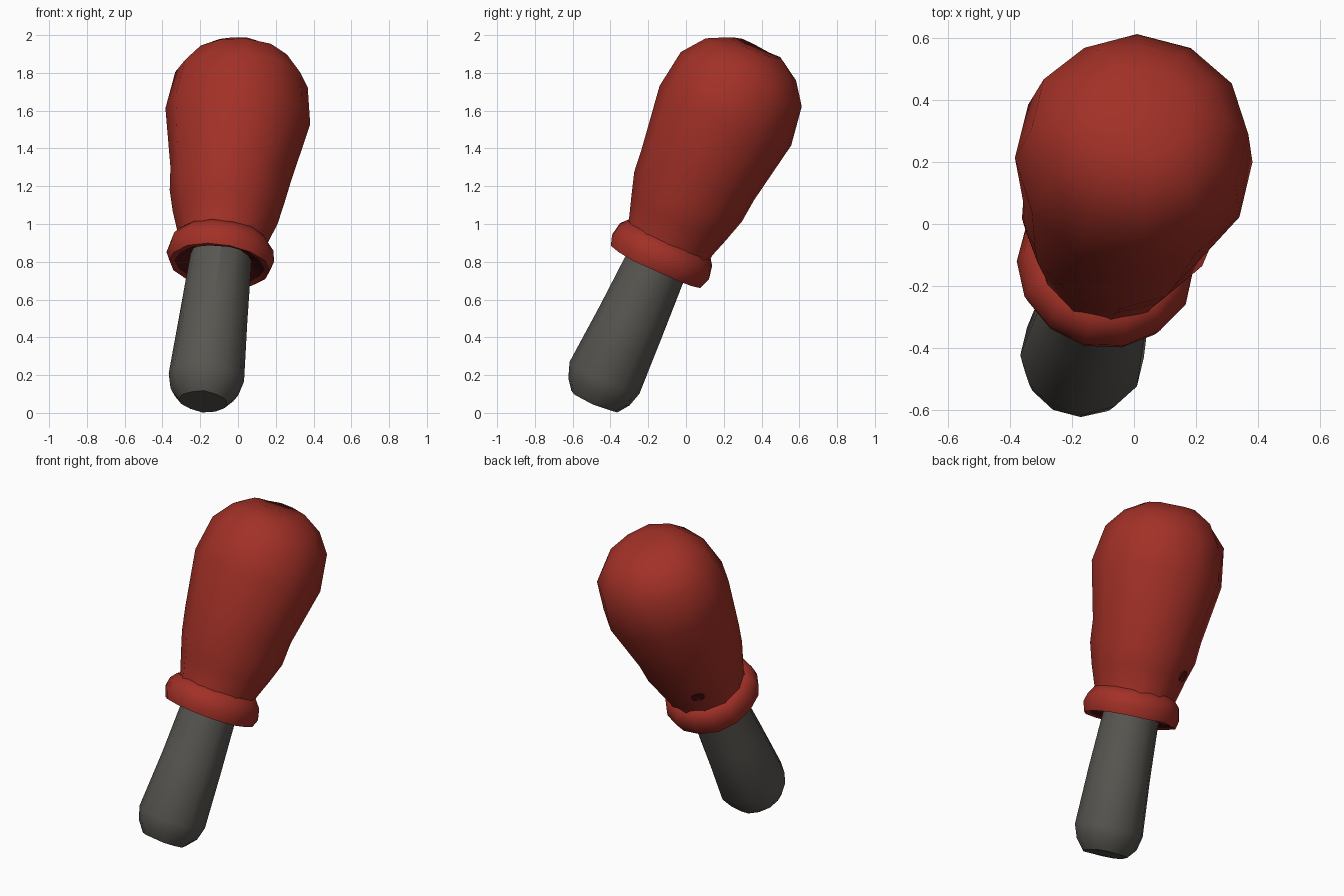
import bpy, bmesh, math, random
from mathutils import Vector, Matrix

random.seed(4)
cube = bpy.data.objects.get("Cube")
if cube:
    bpy.data.objects.remove(cube, do_unlink=True)

# Leaning centre line shared by all parts
BASE = Vector((-0.184, -0.485, 0.06))
AXIS = Vector((0.108, 0.414, 0.904)).normalized()
TILT = Matrix.Translation(BASE) @ AXIS.to_track_quat('Z', 'Y').to_matrix().to_4x4()


def material(name, rgb):
    m = bpy.data.materials.new(name)
    m.use_nodes = True
    m.diffuse_color = (*rgb, 1)
    m.node_tree.nodes["Principled BSDF"].inputs["Base Color"].default_value = (*rgb, 1)
    return m


red = material("red", (0.36, 0.03, 0.02))
dark_red = material("dark red", (0.09, 0.006, 0.006))
grey = material("warm grey", (0.1, 0.094, 0.083))


def finish(name, bm, mats, angle):
    bmesh.ops.recalc_face_normals(bm, faces=bm.faces)
    mesh = bpy.data.meshes.new(name)
    bm.to_mesh(mesh)
    bm.free()
    obj = bpy.data.objects.new(name, mesh)
    bpy.context.collection.objects.link(obj)
    for m in mats:
        mesh.materials.append(m)
    bpy.ops.object.select_all(action='DESELECT')
    obj.select_set(True)
    bpy.context.view_layer.objects.active = obj
    bpy.ops.object.shade_smooth_by_angle(angle=math.radians(angle))
    return obj


def turned(name, profile, sides, mats, wobble, angle, dark_rings=()):
    """Turn (radius, distance) points around the centre line, slightly uneven."""
    bm = bmesh.new()
    rings = []
    for r, t in profile:
        ring = []
        for i in range(sides):
            a = math.tau * (i + 0.5) / sides
            rr = r * 1.015 + random.uniform(-wobble, wobble)
            tt = t + random.uniform(-wobble, wobble)
            ring.append(bm.verts.new(TILT @ Vector((rr * math.cos(a), rr * math.sin(a), tt))))
        rings.append(ring)
    for k in range(len(rings) - 1):
        for i in range(sides):
            j = (i + 1) % sides
            f = bm.faces.new((rings[k][i], rings[k][j], rings[k + 1][j], rings[k + 1][i]))
            f.material_index = 1 if k in dark_rings else 0
    bm.faces.new(rings[0][::-1])
    bm.faces.new(rings[-1])
    return finish(name, bm, mats, angle)


# Grey handle with a chamfered end
turned("handle", [(0.13, 0.0), (0.175, 0.06), (0.2, 0.14), (0.18, 0.48), (0.16, 0.88)],
       12, [grey], 0.004, 35)

# Red head, running from the neck up to the domed top
turned("head", [(0.235, 0.9), (0.235, 0.96), (0.27, 1.08), (0.305, 1.2), (0.32, 1.33),
                (0.38, 1.67), (0.345, 1.89), (0.26, 2.0), (0.15, 2.065)],
       12, [red], 0.007, 40)

# Rolled collar with a recessed dark underside
turned("collar", [(0.15, 0.85), (0.17, 0.84), (0.235, 0.8), (0.265, 0.795), (0.283, 0.85),
                  (0.272, 0.91), (0.24, 0.95), (0.2, 0.96)],
       14, [red, dark_red], 0.005, 45, dark_rings=(0, 1))

# Small dark hole low on the back of the head
centre = Vector((-0.21, 0.18, 0.97))
spoke = centre - BASE
foot = BASE + AXIS * spoke.dot(AXIS)
out = ((centre - foot).normalized() - AXIS * 0.3).normalized()
bm = bmesh.new()
bmesh.ops.create_cone(bm, cap_ends=True, segments=8, radius1=0.04, radius2=0.04, depth=0.009,
                      matrix=Matrix.Translation(foot + (centre - foot).normalized() * 0.276)
                      @ out.to_track_quat('Z', 'Y').to_matrix().to_4x4())
finish("hole", bm, [dark_red], 30)
